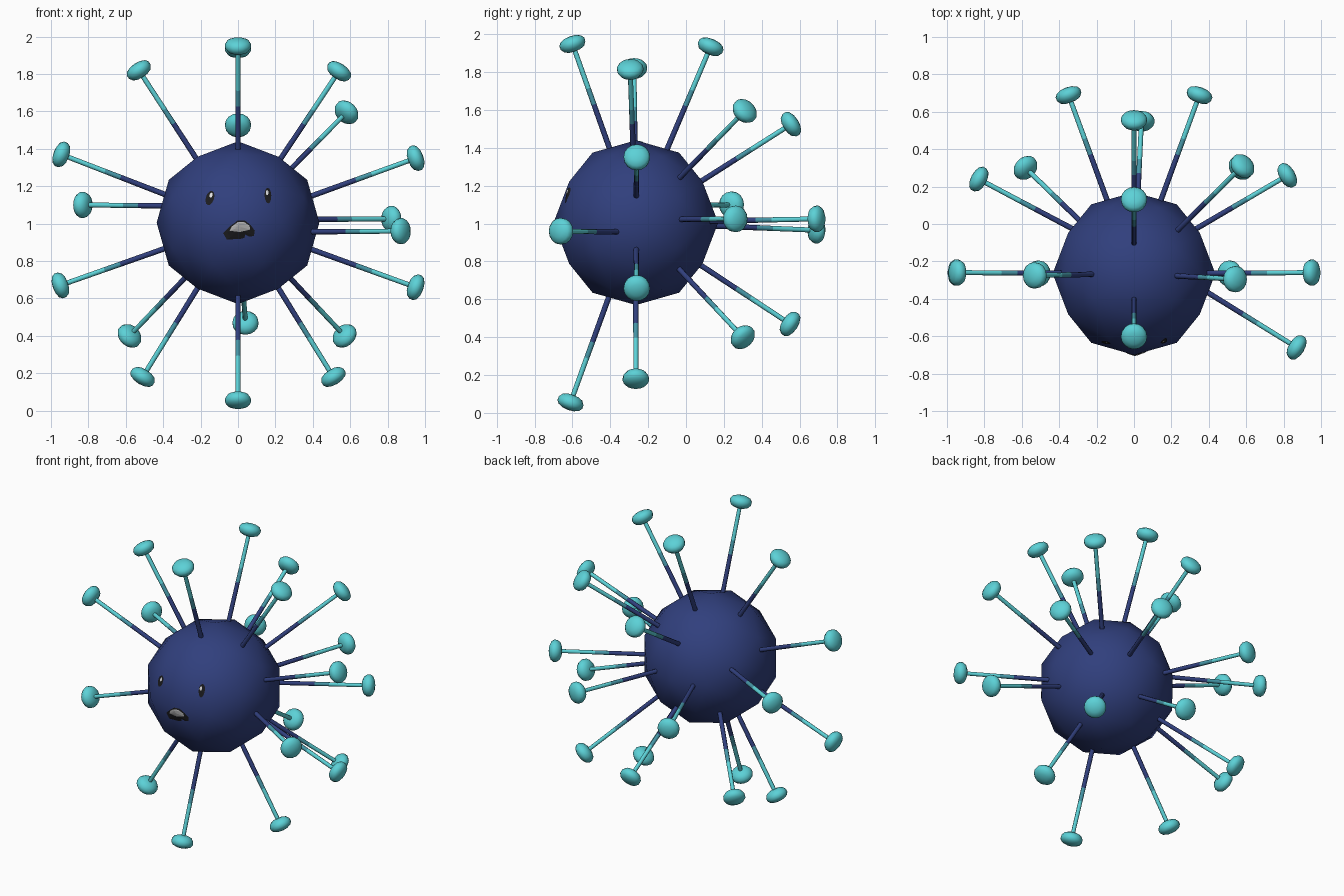
import bpy, bmesh, math
from mathutils import Vector
from mathutils.bvhtree import BVHTree

if "Cube" in bpy.data.objects:
    bpy.data.objects.remove(bpy.data.objects["Cube"])

C = Vector((0, -0.265, 1.005))   # body centre
R = 0.435                        # body radius


def mat(name, col):
    m = bpy.data.materials.new(name)
    m.diffuse_color = (*col, 1)
    m.use_nodes = True
    m.node_tree.nodes["Principled BSDF"].inputs["Base Color"].default_value = m.diffuse_color
    return m


navy = mat("navy", (0.03, 0.05, 0.205))
mid = mat("dark_teal", (0.06, 0.30, 0.38))
teal = mat("teal", (0.107, 0.64, 0.68))
black = mat("black", (0.012, 0.012, 0.014))
grey = mat("tooth_grey", (0.55, 0.55, 0.55))
white = mat("white", (0.9, 0.9, 0.9))


def make(name, bm, mats, smooth=True):
    bmesh.ops.recalc_face_normals(bm, faces=bm.faces)
    me = bpy.data.meshes.new(name)
    bm.to_mesh(me)
    for m in mats:
        me.materials.append(m)
    for p in me.polygons:
        p.use_smooth = smooth
    ob = bpy.data.objects.new(name, me)
    bpy.context.collection.objects.link(ob)
    return ob


# Body: once-subdivided icosahedron pushed out to a sphere
bm = bmesh.new()
a, b = 0.5257, 0.8507
for s in (-1, 1):
    for t in (-1, 1):
        for co in ((0, s * a, t * b), (t * b, 0, s * a), (s * a, t * b, 0)):
            bm.verts.new(co)
bmesh.ops.convex_hull(bm, input=bm.verts[:])
bmesh.ops.subdivide_edges(bm, edges=bm.edges[:], cuts=1, use_grid_fill=True)
for v in bm.verts:
    v.co = C + v.co.normalized() * R
bmesh.ops.triangulate(bm, faces=bm.faces[:])
bm.normal_update()
tree = BVHTree.FromBMesh(bm)
make("body", bm, [navy])
bm.free()


# Lathe a (radius, height) profile around z, then aim it from origin along axis
def lathe(name, profile, sides, origin, axis, mats, slots=None):
    bm = bmesh.new()
    q = axis.to_track_quat('Z', 'Y')
    rings = []
    for r, h in profile:
        n = sides if r > 0 else 1
        rings.append([bm.verts.new(origin + q @ Vector((
            r * math.cos(2 * math.pi * k / sides),
            r * math.sin(2 * math.pi * k / sides), h))) for k in range(n)])
    for i, (lo, hi) in enumerate(zip(rings, rings[1:])):
        for k in range(sides):
            j = (k + 1) % sides
            if len(lo) == 1:
                f = bm.faces.new((lo[0], hi[j], hi[k]))
            elif len(hi) == 1:
                f = bm.faces.new((lo[k], lo[j], hi[0]))
            else:
                f = bm.faces.new((lo[k], lo[j], hi[j], hi[k]))
            if slots:
                f.material_index = slots[i]
    make(name, bm, mats)
    bm.free()


# Spines: tip positions
tips = [
    (0, -0.60, 1.95), (0, 0.13, 1.935), (0, -0.61, 0.055),
    (-0.53, -0.275, 1.82), (0.54, -0.295, 1.815),
    (-0.51, -0.265, 0.18), (0.51, -0.265, 0.18),
    (-0.945, -0.26, 1.37), (0.95, -0.26, 1.35),
    (-0.95, -0.26, 0.67), (0.95, -0.26, 0.66),
    (0, 0.555, 1.525), (0.04, 0.55, 0.47),
    (0.58, 0.31, 1.595), (-0.58, 0.30, 0.40), (0.57, 0.30, 0.40),
    (-0.83, 0.24, 1.10), (0.82, 0.26, 1.025), (0.87, -0.66, 0.96),
    (0.35, 0.69, 1.025), (-0.35, 0.69, 0.965),
]
# A few spines do not start from the exact centre
roots = {16: Vector((0, -0.2, 1.09)), 17: Vector((0, -0.22, 1.02)),
         18: Vector((0.23, -0.265, 0.955))}
CAP = [(0, -0.042), (0.03, -0.040), (0.055, -0.030), (0.069, -0.010),
       (0.070, 0.010), (0.058, 0.027), (0.032, 0.038), (0, 0.042)]
for i, t in enumerate(tips):
    t = Vector(t)
    o = roots.get(i, C)
    d = t - o
    L = d.length
    shaft = [(0.015, L - 0.7), (0.014, L - 0.34), (0.0135, L - 0.25), (0.013, L - 0.02)]
    lathe(f"spine_shaft_{i + 1}", shaft, 8, o, d, [navy, mid, teal], (0, 1, 2))
    lathe(f"spine_cap_{i + 1}", CAP, 16, t, d, [teal])


# Face details: thin patches projected on to the front of the body
def patch(name, outline, m, lift):
    bm = bmesh.new()
    cx = sum(p[0] for p in outline) / len(outline)
    cz = sum(p[1] for p in outline) / len(outline)

    def put(x, z):
        hit = tree.ray_cast(Vector((x, -2, z)), Vector((0, 1, 0)))[0]
        return bm.verts.new((x, hit.y - lift, z))
    mid_v = put(cx, cz)
    rings = [[put(cx + (x - cx) * s, cz + (z - cz) * s) for x, z in outline]
             for s in (0.25, 0.5, 0.75, 1)]
    n = len(outline)
    for k in range(n):
        j = (k + 1) % n
        bm.faces.new((mid_v, rings[0][k], rings[0][j]))
        for lo, hi in zip(rings, rings[1:]):
            bm.faces.new((lo[k], hi[k], hi[j], lo[j]))
    ob = make(name, bm, [m], False)
    if ob.data.polygons[0].normal.y > 0:
        ob.data.flip_normals()
    bm.free()


def oval(x, z, rx, rz, tilt):
    pts = []
    for k in range(12):
        u, w = rx * math.cos(k * math.pi / 6), rz * math.sin(k * math.pi / 6)
        pts.append((x + u * math.cos(tilt) + w * math.sin(tilt),
                    z - u * math.sin(tilt) + w * math.cos(tilt)))
    return pts


patch("left_eye", oval(-0.15, 1.137, 0.022, 0.040, 0.3), black, 0.004)
patch("left_eye_glint", oval(-0.144, 1.152, 0.008, 0.014, 0.3), white, 0.008)
patch("right_eye", oval(0.160, 1.150, 0.018, 0.042, -0.05), black, 0.004)
patch("right_eye_glint", oval(0.156, 1.166, 0.007, 0.014, 0), white, 0.008)
patch("mouth", [(-0.08, 0.95), (-0.06, 0.915), (0.01, 0.918), (0.085, 0.935),
                (0.09, 0.962), (0.068, 0.992), (0.035, 1.018), (0, 1.018),
                (-0.04, 0.988)], black, 0.004)
patch("teeth", [(-0.045, 0.962), (0.01, 0.955), (0.065, 0.968), (0.062, 0.988),
                (0.032, 1.010), (0.002, 1.010), (-0.034, 0.984)], grey, 0.008)
